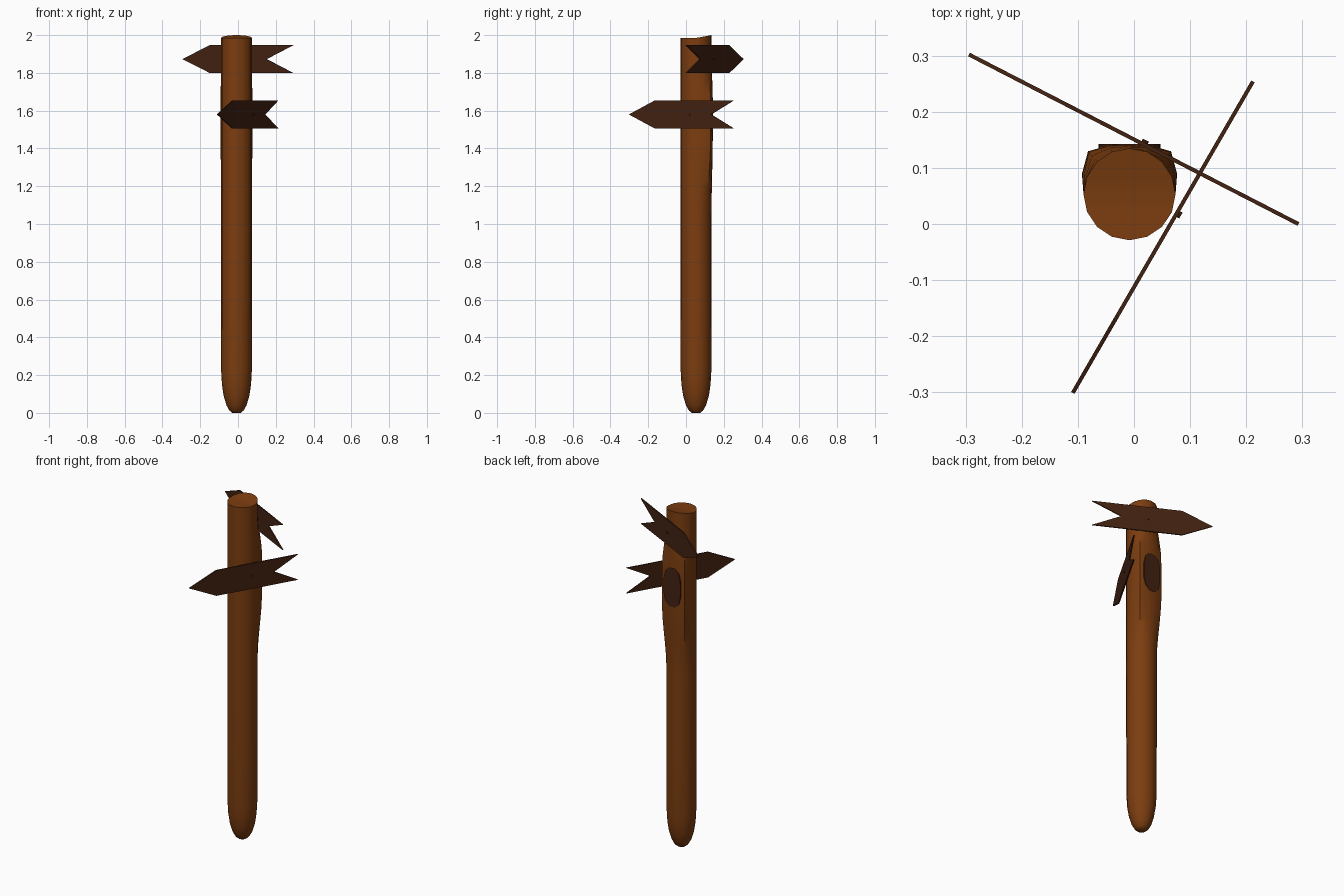
import bpy, bmesh, math
from mathutils import Vector

cube = bpy.data.objects.get("Cube")
if cube:
    bpy.data.objects.remove(cube, do_unlink=True)


def material(name, rgb):
    m = bpy.data.materials.new(name)
    m.use_nodes = True
    m.diffuse_color = (*rgb, 1)
    bsdf = m.node_tree.nodes["Principled BSDF"]
    bsdf.inputs["Base Color"].default_value = (*rgb, 1)
    bsdf.inputs["Roughness"].default_value = 0.9
    return m


POST_WOOD = material("post brown", (0.2, 0.047, 0.005))
DARK_WOOD = material("dark brown", (0.055, 0.016, 0.006))
CX, CY, R, SIDES, TOP = -0.008, 0.053, 0.082, 16, 1.985


def finish(bm, name, mat, smooth=False):
    bmesh.ops.recalc_face_normals(bm, faces=bm.faces[:])
    mesh = bpy.data.meshes.new(name)
    bm.to_mesh(mesh)
    bm.free()
    mesh.materials.append(mat)
    obj = bpy.data.objects.new(name, mesh)
    bpy.context.collection.objects.link(obj)
    if smooth:
        bpy.ops.object.select_all(action='DESELECT')
        obj.select_set(True)
        bpy.context.view_layer.objects.active = obj
        bpy.ops.object.shade_smooth_by_angle(angle=math.radians(40))
    return obj


def plate(name, outline, origin, along, normal, thickness, mat):
    """Extrude a flat (along, up) outline by its thickness, centred on origin."""
    bm = bmesh.new()
    origin, up = Vector(origin), Vector((0, 0, 1))
    rings = [[bm.verts.new(origin + along * a + up * h + normal * s * thickness / 2)
              for a, h in outline] for s in (-1, 1)]
    bm.faces.new(rings[0])
    bm.faces.new(rings[1])
    n = len(outline)
    for i in range(n):
        j = (i + 1) % n
        bm.faces.new((rings[0][i], rings[0][j], rings[1][j], rings[1][i]))
    return finish(bm, name, mat)


def ease(a, b, t):
    t = min(max((t - a) / (b - a), 0), 1)
    return t * t * (3 - 2 * t)


# Post: lofted rings, rounded foot, squared swelling on the back
def ring_point(angle, r, z):
    c, s = math.cos(angle), math.sin(angle)
    x, y = r * c, r * s
    if s > 0.01:
        swell = ease(1.05, 1.44, z) * (1 - ease(1.66, 1.92, z))
        k = (abs(c) ** 5 + abs(s) ** 5) ** (-1 / 5)
        x += (0.085 * k * c - x) * swell
        y += (0.088 * k * s - y) * swell
    return Vector((CX + x, CY + y, z))


levels = [(0.0, 0.022), (0.012, 0.037), (0.04, 0.053), (0.09, 0.068),
          (0.15, 0.077), (0.22, 0.081), (0.6, R), (1.05, R)]
levels += [(1.05 + 0.0725 * i, R) for i in range(1, 13)] + [(TOP, R)]

bm = bmesh.new()
rings = [[bm.verts.new(ring_point(math.tau * i / SIDES, r, z)) for i in range(SIDES)]
         for z, r in levels]
for lower, upper in zip(rings, rings[1:]):
    for i in range(SIDES):
        j = (i + 1) % SIDES
        bm.faces.new((lower[i], lower[j], upper[j], upper[i]))
bm.faces.new(rings[0])
# Top cut: level front half, back half rising slightly
half = SIDES // 2
for v in rings[-1][1:half]:
    v.co.z += 0.015 * (v.co.y - CY) / R
bm.faces.new(rings[-1][:half + 1])
bm.faces.new(rings[-1][half:] + rings[-1][:1])
finish(bm, "post", POST_WOOD, smooth=True)

# Sawn branch scar on the back of the swelling
scar = []
for i in range(16):
    c, s = math.cos(math.tau * i / 16), math.sin(math.tau * i / 16)
    k = (abs(c) ** 3 + abs(s) ** 3) ** (-1 / 3)
    scar.append((0.055 * k * c, 0.115 * k * s))
plate("branch_scar", scar, (CX, CY + 0.0855, 1.555),
      Vector((1, 0, 0)), Vector((0, 1, 0)), 0.008, DARK_WOOD)


# Arrow boards: pointed tip, notched tail, one small nail each
def arrow_board(name, tip, tail, z, height, point, notch, nail_at):
    tip, tail = Vector((*tip, z)), Vector((*tail, z))
    along = (tail - tip).normalized()
    length = (tail - tip).length
    normal = along.cross(Vector((0, 0, 1)))
    if normal.dot(tip - Vector((CX, CY, z))) < 0:
        normal = -normal
    h = height / 2
    outline = [(0, 0), (point, -h), (length, -h), (length - notch, 0),
               (length, h), (point, h)]
    plate(name, outline, tip, along, normal, 0.007, DARK_WOOD)
    nail = [(0.006 * math.cos(math.tau * i / 8), 0.006 * math.sin(math.tau * i / 8))
            for i in range(8)]
    plate(name + "_nail", nail, tip + along * nail_at + normal * 0.004,
          along, normal, 0.009, DARK_WOOD)


arrow_board("upper_arrow_board", (-0.294, 0.302), (0.293, 0.0), 1.873, 0.148,
            0.165, 0.16, 0.35)
arrow_board("lower_arrow_board", (-0.109, -0.301), (0.212, 0.254), 1.58, 0.15,
            0.16, 0.14, 0.37)
